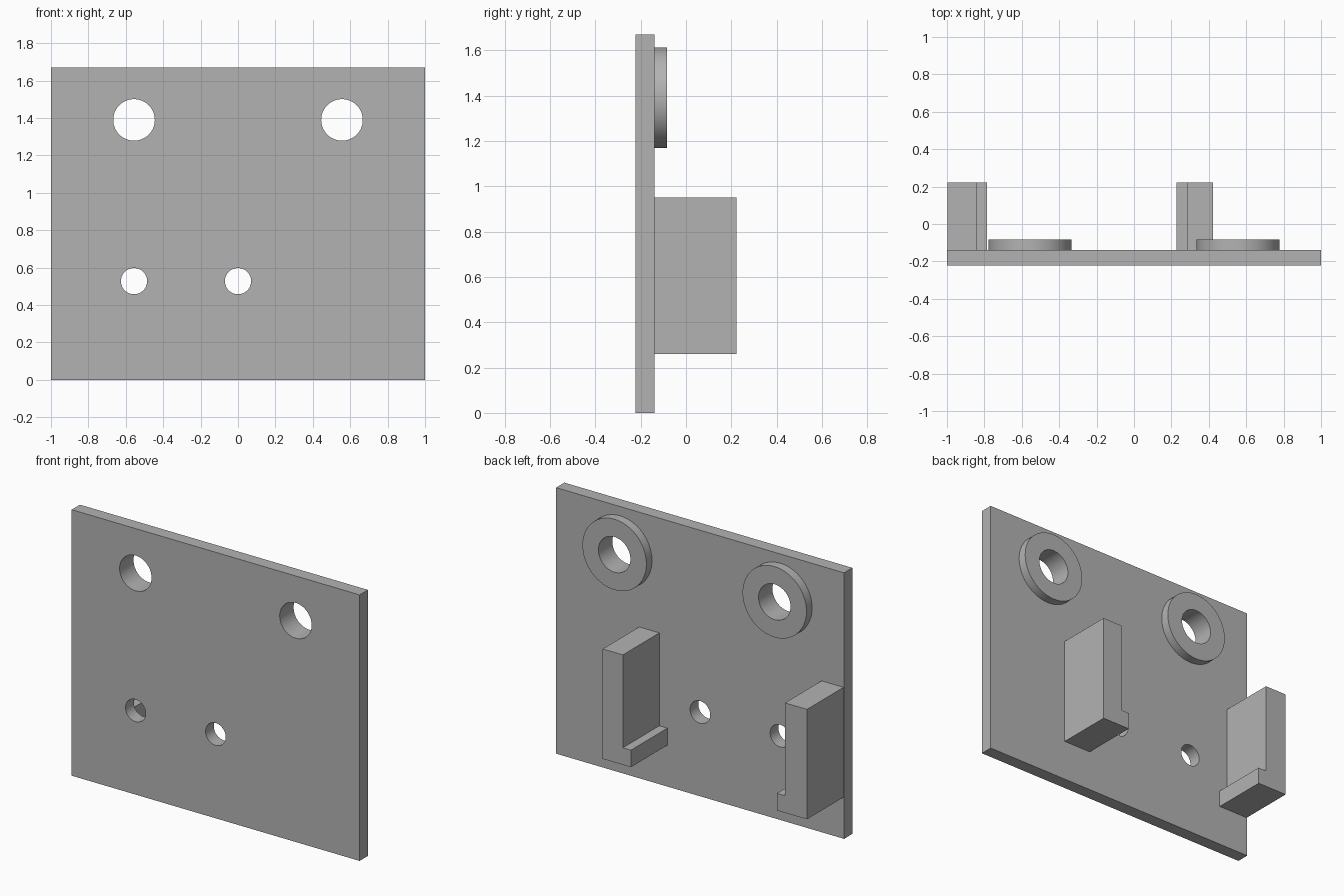
import bpy
import math

cube = bpy.data.objects.get("Cube")
if cube:
    bpy.data.objects.remove(cube, do_unlink=True)

grey = bpy.data.materials.new("plain grey")
grey.use_nodes = True
GREY = (0.45, 0.45, 0.45, 1)
grey.diffuse_color = GREY
grey.node_tree.nodes["Principled BSDF"].inputs["Base Color"].default_value = GREY

PLATE_FRONT, PLATE_BACK = -0.222, -0.14
WASHER_BACK, BRACKET_BACK = -0.084, 0.222


def extrude_profile(name, profile, y0, y1):
    """Extrude an x-z outline from y0 to y1."""
    n = len(profile)
    verts = [(x, y, z) for y in (y0, y1) for x, z in profile]
    faces = [tuple(range(n)), tuple(reversed(range(n, 2 * n)))]
    faces += [(i, i + n, (i + 1) % n + n, (i + 1) % n) for i in range(n)]
    mesh = bpy.data.meshes.new(name)
    mesh.from_pydata(verts, [], faces)
    mesh.materials.append(grey)
    obj = bpy.data.objects.new(name, mesh)
    bpy.context.collection.objects.link(obj)
    return obj


def disc(name, x, z, radius, y0, y1, sides=64):
    angles = [2 * math.pi * i / sides for i in range(sides)]
    ring = [(x + radius * math.cos(a), z + radius * math.sin(a)) for a in angles]
    return extrude_profile(name, ring, y0, y1)


def select_only(obj):
    bpy.ops.object.select_all(action='DESELECT')
    obj.select_set(True)
    bpy.context.view_layer.objects.active = obj


def drill(obj, x, z, radius):
    cutter = disc("hole_cutter", x, z, radius, -0.5, 0.5)
    cutter.hide_render = True
    mod = obj.modifiers.new("hole", 'BOOLEAN')
    mod.operation = 'DIFFERENCE'
    mod.solver = 'EXACT'
    mod.object = cutter
    select_only(obj)
    bpy.ops.object.modifier_apply(modifier=mod.name)
    bpy.data.objects.remove(cutter, do_unlink=True)


def smooth(obj):
    select_only(obj)
    bpy.ops.object.shade_smooth_by_angle(angle=math.radians(30))


# Mounting plate with two large and two small holes
plate = extrude_profile("mounting_plate", [(-1, 0), (1, 0), (1, 1.67), (-1, 1.67)],
                        PLATE_FRONT, PLATE_BACK)
for x in (-0.556, 0):
    drill(plate, x, 0.528, 0.07)

# Raised rings around the large holes
for side, x in (("right", -0.556), ("left", 0.556)):
    drill(plate, x, 1.39, 0.111)
    ring = disc(side + "_raised_ring", x, 1.39, 0.222, PLATE_BACK, WASHER_BACK)
    drill(ring, x, 1.39, 0.111)
    smooth(ring)
smooth(plate)

# L-shaped brackets with their feet facing each other
BOTTOM, FOOT_TOP, TOP = 0.26, 0.367, 0.95
for name, outer, inner, toe in (("right_bracket", -0.996, -0.843, -0.786),
                                ("left_bracket", 0.423, 0.283, 0.227)):
    outline = [(outer, BOTTOM), (toe, BOTTOM), (toe, FOOT_TOP),
               (inner, FOOT_TOP), (inner, TOP), (outer, TOP)]
    if outer > toe:
        outline.reverse()
    extrude_profile(name, outline, PLATE_BACK, BRACKET_BACK)
